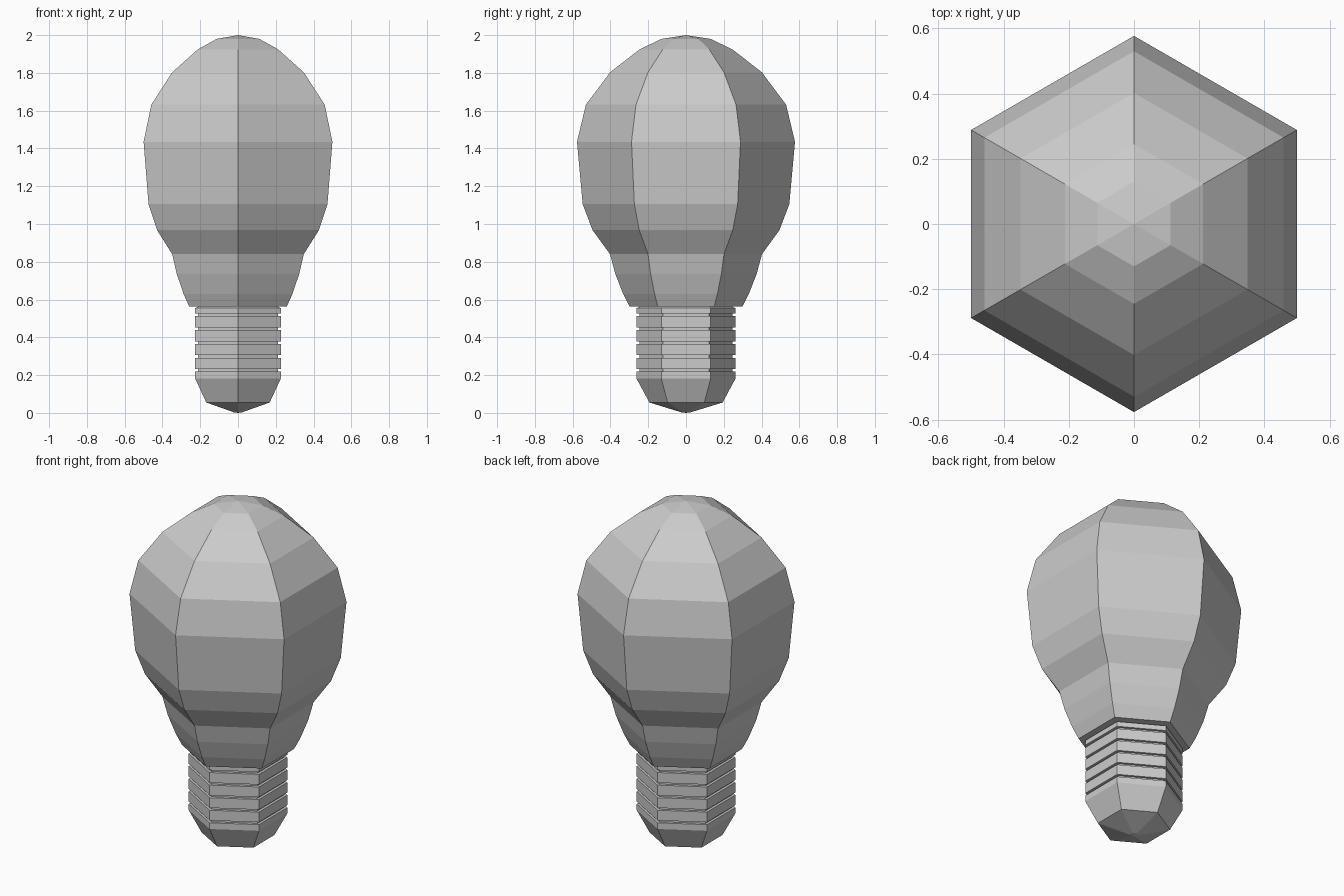
import bpy, bmesh, math

if "Cube" in bpy.data.objects:
    bpy.data.objects.remove(bpy.data.objects["Cube"])

SIDES = 6


def lathe(name, profile):
    """Hexagonal flat-shaded lathe; profile is (radius, z), listed bottom to top."""
    bm = bmesh.new()
    rings = []
    for r, z in profile:
        if r == 0:
            rings.append([bm.verts.new((0, 0, z))] * SIDES)
        else:
            angles = [math.pi / 2 + math.tau * i / SIDES for i in range(SIDES)]
            rings.append([bm.verts.new((r * math.cos(a), r * math.sin(a), z)) for a in angles])
    for low, high in zip(rings, rings[1:]):
        for i in range(SIDES):
            j = (i + 1) % SIDES
            bm.faces.new(list(dict.fromkeys((low[i], low[j], high[j], high[i]))))
    bmesh.ops.recalc_face_normals(bm, faces=bm.faces)
    mesh = bpy.data.meshes.new(name)
    bm.to_mesh(mesh)
    bm.free()
    obj = bpy.data.objects.new(name, mesh)
    bpy.context.collection.objects.link(obj)
    return obj


# Glass bulb, with its underside lip tucked in to the neck
lathe("glass_bulb", [
    (0.245, 0.562), (0.298, 0.562), (0.333, 0.63), (0.374, 0.735), (0.402, 0.84),
    (0.495, 0.968), (0.547, 1.105), (0.577, 1.435), (0.53, 1.632), (0.402, 1.803),
    (0.245, 1.925), (0.13, 1.98), (0, 2.0)])

# Screw base: contact tip, tapered end, then raised bands between narrow grooves
BAND, GROOVE, HALF = 0.262, 0.245, 0.007
base = [(0, 0), (0.025, 0.003), (0.194, 0.055), (BAND, 0.182)]
for k in range(5):
    z = 0.225 + 0.0735 * k
    base += [(BAND, z - HALF), (GROOVE, z - HALF), (GROOVE, z + HALF), (BAND, z + HALF)]
base += [(BAND, 0.555), (GROOVE, 0.562)]
lathe("screw_base", base)
